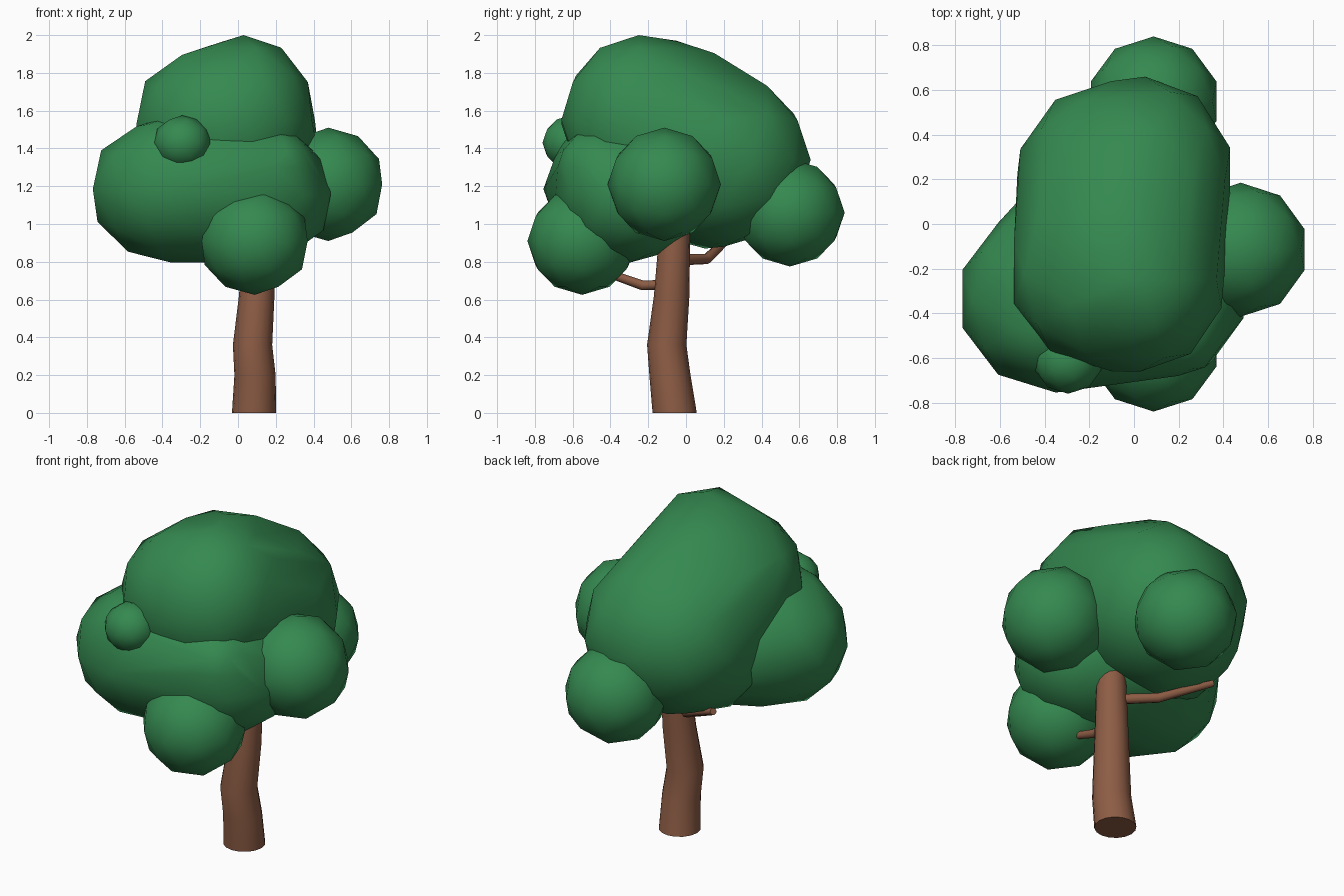
import bpy, bmesh
from mathutils import Vector, Matrix

if "Cube" in bpy.data.objects:
    bpy.data.objects.remove(bpy.data.objects["Cube"])


def material(name, color):
    m = bpy.data.materials.new(name)
    m.diffuse_color = color
    m.use_nodes = True
    m.node_tree.nodes["Principled BSDF"].inputs["Base Color"].default_value = m.diffuse_color
    return m


LEAF = material("leaf_green", (0.035, 0.25, 0.08, 1))
BARK = material("bark_brown", (0.27, 0.11, 0.06, 1))


def finish(name, bm, mat):
    bmesh.ops.recalc_face_normals(bm, faces=bm.faces[:])
    for f in bm.faces:
        f.smooth = True
    me = bpy.data.meshes.new(name)
    bm.to_mesh(me)
    bm.free()
    me.materials.append(mat)
    ob = bpy.data.objects.new(name, me)
    bpy.context.collection.objects.link(ob)
    bpy.ops.object.select_all(action='DESELECT')
    ob.select_set(True)
    bpy.context.view_layer.objects.active = ob
    bpy.ops.object.shade_smooth_by_angle(angle=1.0)


def foliage(name, lumps):
    """Low-poly leaf mass: one icosphere, or the hull around several."""
    bm = bmesh.new()
    for center, radii in lumps:
        mat = Matrix.Translation(center) @ Matrix.Diagonal((*radii, 1))
        bmesh.ops.create_icosphere(bm, subdivisions=2, radius=1, matrix=mat)
    if len(lumps) > 1:
        points = [v.co.copy() for v in bm.verts]
        bm.clear()
        for p in points:
            bm.verts.new(p)
        bmesh.ops.convex_hull(bm, input=bm.verts[:])
        bmesh.ops.delete(bm, geom=[v for v in bm.verts if not v.link_faces], context='VERTS')
    finish(name, bm, LEAF)


def tube(name, path, sides, level=False):
    """Tapered tube through (x, y, z, radius) points; level keeps rings flat."""
    bm = bmesh.new()
    pts = [Vector(p[:3]) for p in path]
    rings = []
    for i, p in enumerate(path):
        d = pts[min(i + 1, len(pts) - 1)] - pts[max(i - 1, 0)]
        rot = Matrix() if level else d.to_track_quat('Z', 'Y').to_matrix().to_4x4()
        mat = Matrix.Translation(pts[i]) @ rot
        rings.append(bmesh.ops.create_circle(bm, segments=sides, radius=p[3], matrix=mat)["verts"])
    for a, b in zip(rings, rings[1:]):
        for k in range(sides):
            n = (k + 1) % sides
            bm.faces.new((a[k], a[n], b[n], b[k]))
    bm.faces.new(rings[0])
    bm.faces.new(rings[-1])
    finish(name, bm, BARK)


# Trunk with a slight bend
tube("trunk", [(0.085, -0.06, 0, 0.117), (0.09, -0.085, 0.2, 0.109),
               (0.077, -0.102, 0.36, 0.104), (0.099, -0.076, 0.62, 0.094),
               (0.115, -0.06, 0.95, 0.082), (0.11, -0.05, 1.1, 0.07)], 16, True)

# Branches
tube("front_branch", [(0.09, -0.08, 0.68, 0.026), (0.09, -0.23, 0.675, 0.026),
                      (0.09, -0.5, 0.77, 0.02)], 8)
tube("back_left_branch", [(0.10, -0.05, 0.81, 0.03), (-0.08, 0.11, 0.815, 0.028),
                          (-0.36, 0.25, 0.95, 0.02)], 8)
tube("upper_branch", [(0.11, -0.07, 0.89, 0.026), (0.14, -0.18, 0.89, 0.024),
                      (0.16, -0.3, 0.96, 0.02)], 8)

# Large leaf masses
foliage("crown_top", [((0.03, -0.25, 1.55), (0.38, 0.41, 0.45)),
                      ((-0.10, -0.22, 1.53), (0.46, 0.44, 0.43)),
                      ((-0.05, -0.05, 1.53), (0.40, 0.40, 0.44)),
                      ((-0.10, 0.20, 1.34), (0.43, 0.44, 0.46)),
                      ((0.05, 0.20, 1.34), (0.40, 0.46, 0.46)),
                      ((-0.18, 0.10, 1.25), (0.36, 0.40, 0.38))])
foliage("crown_front", [((-0.35, -0.335, 1.185), (0.44, 0.42, 0.39)),
                        ((0.12, -0.30, 1.155), (0.39, 0.39, 0.36)),
                        ((-0.20, -0.10, 1.20), (0.38, 0.38, 0.34)),
                        ((-0.38, -0.47, 1.35), (0.21, 0.21, 0.21)),
                        ((0.20, -0.48, 1.30), (0.20, 0.20, 0.20))])

# Round side clusters
for name, center, radii in (("right_cluster", (0.478, -0.115, 1.21), (0.30, 0.30, 0.30)),
                            ("front_cluster", (0.088, -0.55, 0.91), (0.295, 0.29, 0.285)),
                            ("back_cluster", (0.088, 0.55, 1.06), (0.295, 0.29, 0.285)),
                            ("small_cluster", (-0.295, -0.61, 1.43), (0.155, 0.15, 0.145))):
    foliage(name, [(center, radii)])
